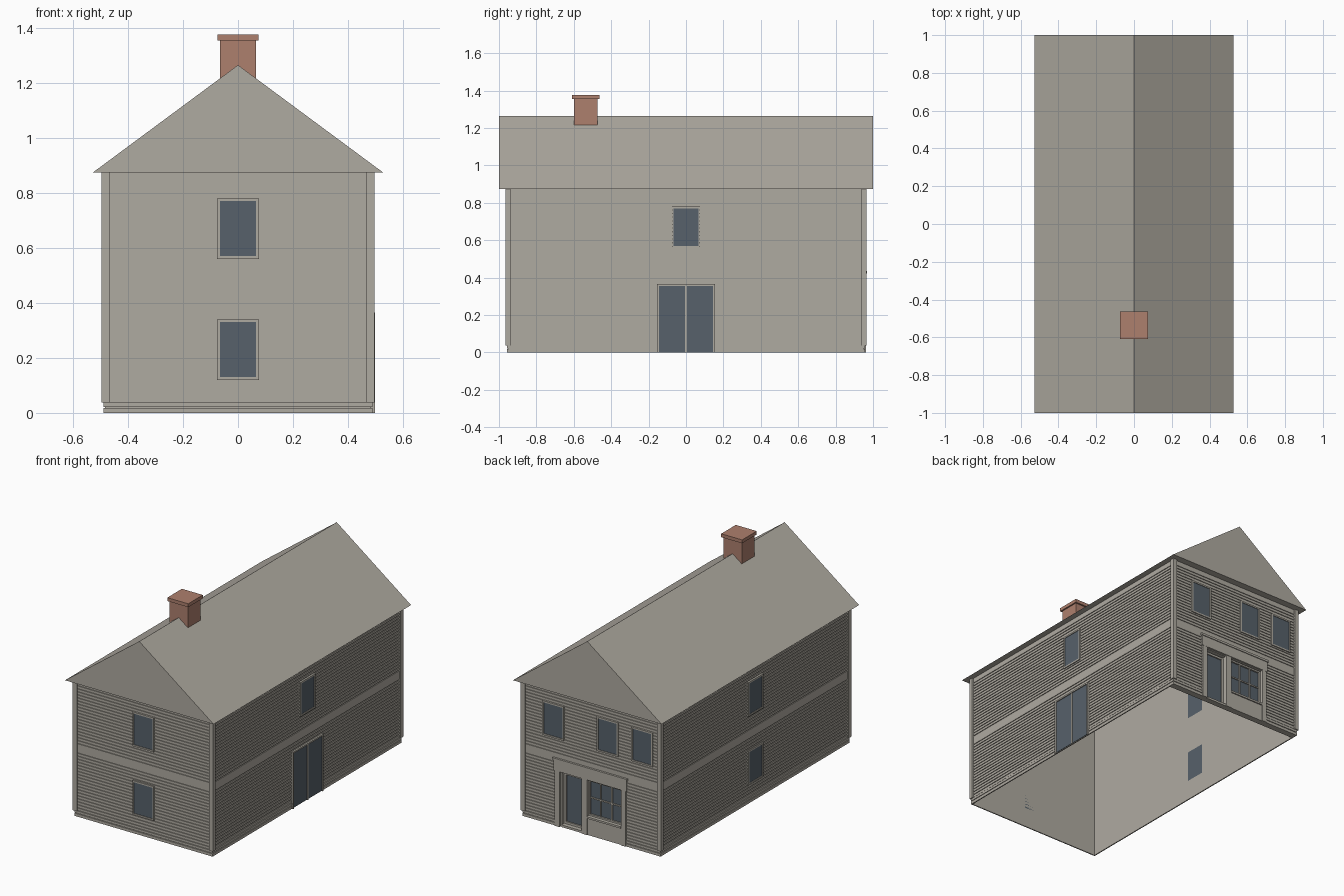
import bpy, bmesh, math
from mathutils import Matrix, Vector

old = bpy.data.objects.get("Cube")
if old:
    bpy.data.objects.remove(old, do_unlink=True)


def material(name, rgb):
    m = bpy.data.materials.new(name)
    m.use_nodes = True
    m.diffuse_color = (*rgb, 1)
    m.node_tree.nodes["Principled BSDF"].inputs["Base Color"].default_value = (*rgb, 1)
    return m


PAINT = material("warm grey paint", (0.43, 0.405, 0.355))
GLASS = material("dark glass", (0.095, 0.12, 0.145))
BRICK = material("brick red", (0.42, 0.215, 0.155))

# Half sizes of the wall box, and heights
HX, HY, EAVE, RIDGE = 0.483, 0.95, 0.875, 1.265
# Each wall: (turn about z, distance from centre, half width)
WALLS = {"front": (0, HY, HX), "right": (90, HX, HY),
         "back": (180, HY, HX), "left": (270, HX, HY)}


def add_box(bm, lo, hi, turn=0):
    lo, hi = Vector(lo), Vector(hi)
    mat = (Matrix.Rotation(math.radians(turn), 4, "Z")
           @ Matrix.Translation((lo + hi) / 2) @ Matrix.Diagonal((*(hi - lo), 1)))
    return bmesh.ops.create_cube(bm, size=1, matrix=mat)["verts"]


def finish(name, bm, mat):
    bmesh.ops.recalc_face_normals(bm, faces=bm.faces)
    mesh = bpy.data.meshes.new(name)
    bm.to_mesh(mesh)
    bm.free()
    mesh.materials.append(mat)
    ob = bpy.data.objects.new(name, mesh)
    bpy.context.scene.collection.objects.link(ob)
    return ob


def plates(name, wall, rects, mat):
    """Boxes on a wall: (u0, u1, z0, z1, depth in, depth out)."""
    turn, dist, _ = WALLS[wall]
    bm = bmesh.new()
    for u0, u1, z0, z1, d0, d1 in rects:
        add_box(bm, (u0, -dist - d1, z0), (u1, -dist - d0, z1), turn)
    return finish(name, bm, mat)


def frame(u0, u1, z0, z1, w, d0, d1, bottom=True):
    """Four strips around an opening."""
    low = z0 - w if bottom else z0
    rects = [(u0 - w, u0, low, z1 + w, d0, d1), (u1, u1 + w, low, z1 + w, d0, d1),
             (u0, u1, z1, z1 + w, d0, d1)]
    if bottom:
        rects.append((u0, u1, z0 - w, z0, d0, d1))
    return rects


# Wall shell, open below; the back is set in behind the shop front
RECESS = 0.035
bm = bmesh.new()
add_box(bm, (-HX, -HY, 0), (HX, HY - RECESS, EAVE))
bmesh.ops.delete(bm, geom=[f for f in bm.faces if abs(f.normal.z) > 0.5], context="FACES_ONLY")
finish("wall_shell", bm, PAINT)

# Shop front limits on the back wall
S0, S1, STOP = -0.26, 0.245, 0.43
DOOR = (-0.215, -0.07, 0.0, 0.35)
SHOW = (-0.03, 0.212, 0.12, 0.35)
plates("back_wall", "back", [
    (-HX, S0, 0, EAVE, -RECESS, 0), (S1, HX, 0, EAVE, -RECESS, 0),
    (S0, S1, DOOR[3], EAVE, -RECESS, 0), (S0, DOOR[0], 0, DOOR[3], -RECESS, 0),
    (DOOR[1], SHOW[0], 0, DOOR[3], -RECESS, 0), (SHOW[1], S1, 0, DOOR[3], -RECESS, 0),
    (SHOW[0], SHOW[1], 0, SHOW[2], -RECESS, 0)], PAINT)

# Siding boards with narrow grooves, a plain band between floors
STEP, GAP = 0.0195, 0.003
grooves = [0.058 + STEP * i for i in range(19)] + [0.47 + STEP * i for i in range(20)]
edges = [0.04 - GAP] + grooves + [EAVE + GAP]
for wall, (turn, dist, half) in WALLS.items():
    rects = []
    rows = [(a + GAP, b - GAP, 0.005) for a, b in zip(edges, edges[1:])]
    rows += [(0, 0.018, 0.007), (0.022, 0.037, 0.007)]
    for z0, z1, d in rows:
        end = half + (0.007 if z1 < 0.038 else 0)
        if wall == "back" and (z0 + z1) / 2 < STOP:
            spans = [(-end, S0), (S1, end)]
        else:
            spans = [(-end, end)]
        rects += [(a, b, z0, z1, 0, d) for a, b in spans]
    plates(wall + "_siding", wall, rects, PAINT)

# Corner boards
bm = bmesh.new()
for sx in (-1, 1):
    for sy in (-1, 1):
        xs = sorted((sx * 0.468, sx * 0.497))
        ys = sorted((sy * 0.938, sy * 0.964))
        for box in (((xs[0], sy * 0.957 - 0.007, 0.037), (xs[1], sy * 0.957 + 0.007, EAVE)),
                    ((sx * 0.49 - 0.007, ys[0], 0.037), (sx * 0.49 + 0.007, ys[1], EAVE))):
            add_box(bm, *box)
finish("corner_boards", bm, PAINT)

# Windows: wall, centre along the wall, sill heights
LOW, HIGH = 0.13, 0.57
for wall, centres in {"front": [(0, LOW), (0, HIGH)], "right": [(0, HIGH)],
                      "left": [(0, LOW), (0, HIGH)],
                      "back": [(-0.27, HIGH), (0.115, HIGH), (0.36, HIGH)]}.items():
    panes, trims = [], []
    for u, z in centres:
        panes.append((u - 0.066, u + 0.066, z, z + 0.2, 0, 0.008))
        trims += frame(u - 0.066, u + 0.066, z, z + 0.2, 0.01, 0, 0.012)
    plates(wall + "_window_panes", wall, panes, GLASS)
    plates(wall + "_window_frames", wall, trims, PAINT)

# Double door on the right side
plates("double_door_glass", "right", [(-0.145, -0.005, 0.003, 0.355, 0, 0.01),
                                      (0.005, 0.145, 0.003, 0.355, 0, 0.01)], GLASS)
plates("double_door_frame", "right", frame(-0.145, 0.145, 0, 0.355, 0.01, 0, 0.016, False)
       + [(-0.005, 0.005, 0, 0.355, 0, 0.014)], PAINT)

# Shop front: posts, sign board, panel and sill
plates("shop_front_trim", "back", [
    (S0, S0 + 0.035, 0, 0.36, 0, 0.012), (S1 - 0.033, S1, 0, 0.36, 0, 0.012),
    (DOOR[1], SHOW[0], 0, 0.36, 0, 0.01), (S0 - 0.006, S1 + 0.006, 0.355, STOP, 0, 0.013),
    (S0 - 0.012, S1 + 0.012, STOP - 0.008, STOP + 0.006, 0, 0.018),
    (SHOW[0], SHOW[1], 0, SHOW[2], 0, 0.006),
    (SHOW[0], SHOW[1], SHOW[2] - 0.012, SHOW[2], 0, 0.014)], PAINT)

# Shop door, set into its recess
plates("shop_door_glass", "back", [(-0.2, -0.085, 0.03, 0.33, -RECESS, -0.028)], GLASS)
plates("shop_door_frame", "back", frame(-0.2, -0.085, 0.03, 0.33, 0.014, -RECESS, -0.02)
       + [(DOOR[0], DOOR[1], 0, 0.014, -RECESS, 0.004)], PAINT)

# Shop window with three by two panes
u0, u1, z0, z1 = SHOW
bars = frame(u0 + 0.01, u1 - 0.01, z0 + 0.01, z1 - 0.01, 0.01, -RECESS, -0.008)
bars += [(u - 0.004, u + 0.004, z0, z1, -RECESS, -0.01)
         for u in (u0 + (u1 - u0) / 3, u1 - (u1 - u0) / 3)]
bars.append((u0, u1, (z0 + z1) / 2 - 0.004, (z0 + z1) / 2 + 0.004, -RECESS, -0.011))
plates("shop_window_glass", "back", [(u0, u1, z0, z1, -RECESS, -0.018)], GLASS)
plates("shop_window_bars", "back", bars, PAINT)

# Gable roof as an extruded triangle
bm = bmesh.new()
tri = bm.faces.new([bm.verts.new(p) for p in
                    ((-0.527, -1, EAVE), (0.527, -1, EAVE), (0, -1, RIDGE))])
ext = bmesh.ops.extrude_face_region(bm, geom=[tri], use_keep_orig=True)["geom"]
bmesh.ops.translate(bm, vec=(0, 2, 0), verts=[v for v in ext if isinstance(v, bmesh.types.BMVert)])
finish("roof", bm, PAINT)

# Chimney with a wider cap
bm = bmesh.new()
add_box(bm, (-0.065, -0.6, 1.2), (0.065, -0.472, 1.355))
add_box(bm, (-0.074, -0.61, 1.355), (0.074, -0.462, 1.377))
finish("chimney", bm, BRICK)
